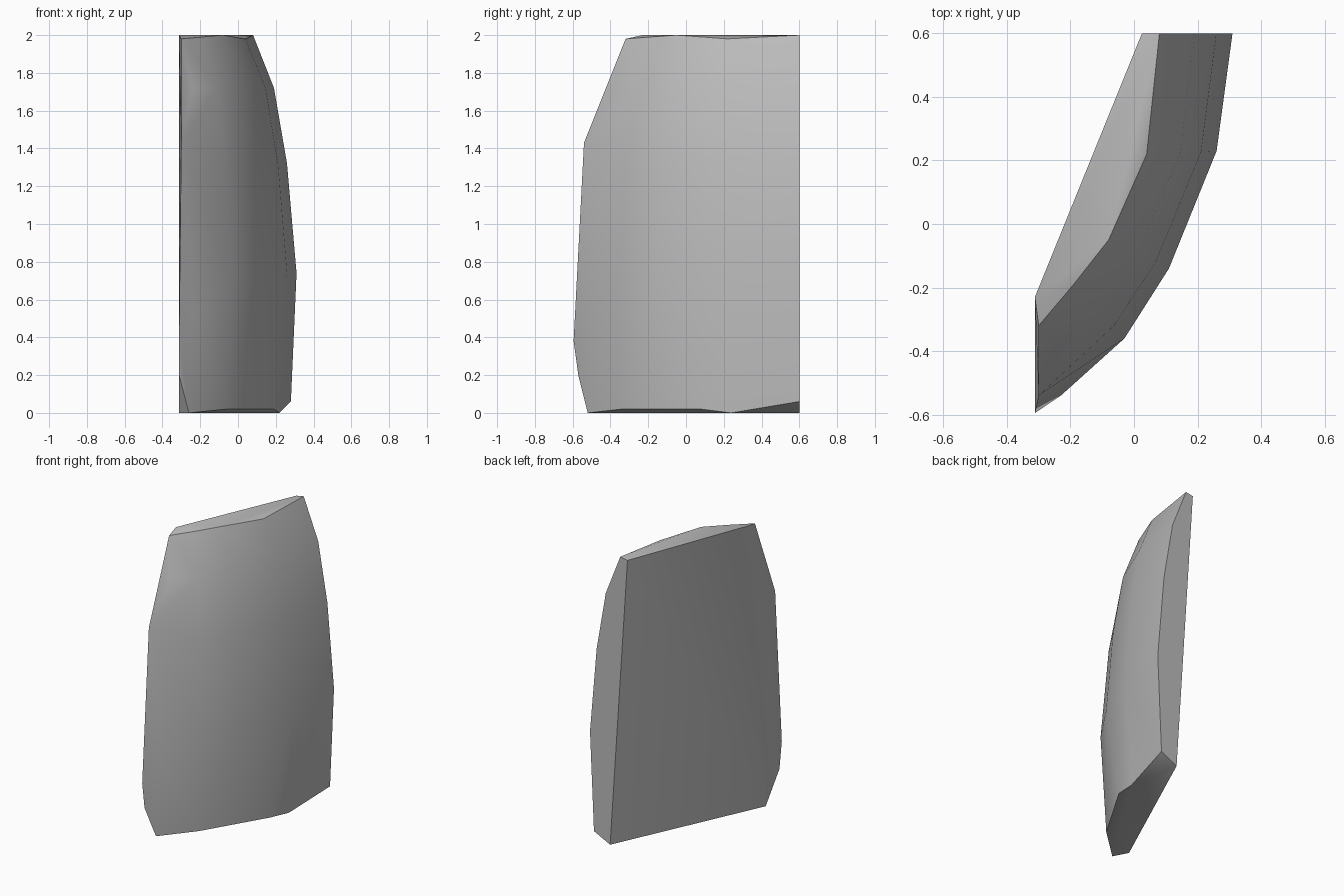
import bpy
import bmesh
from math import radians
from mathutils import Vector

if "Cube" in bpy.data.objects:
    bpy.data.objects.remove(bpy.data.objects["Cube"], do_unlink=True)

# Single stone colour
stone = bpy.data.materials.new("stone_grey")
stone.use_nodes = True
grey = (0.5, 0.5, 0.5, 1)
stone.diffuse_color = grey
stone.node_tree.nodes["Principled BSDF"].inputs["Base Color"].default_value = grey
stone.node_tree.nodes["Principled BSDF"].inputs["Roughness"].default_value = 0.8

# Curved outer face: each column runs from a top rim point to the widest point
columns = [
    ((0.08, 0.6, 2.0), (0.31, 0.6, 0.74)),
    ((0.04, 0.22, 1.98), (0.26, 0.23, 0.74)),
    ((-0.08, -0.05, 2.0), (0.11, -0.14, 0.74)),
    ((-0.19, -0.19, 1.99), (-0.03, -0.36, 0.7)),
    ((-0.25, -0.26, 1.98), (-0.23, -0.54, 0.5)),
]
bulge = [(2.0, 0.0), (1.72, 0.48), (1.32, 0.78)]
points = []
for top, wide in columns:
    top, wide = Vector(top), Vector(wide)
    points.append(wide)
    for z, share in bulge:
        p = top.lerp(wide, share)
        p.z = z if share else top.z
        points.append(p)

# Broken lower rim
points += [Vector(p) for p in (
    (0.28, 0.6, 0.06), (0.22, 0.24, 0), (0.19, 0.08, 0.02),
    (-0.06, -0.34, 0.02), (-0.26, -0.52, 0))]

# Narrow chipped end
points += [Vector(p) for p in (
    (-0.30, -0.32, 1.98), (-0.30, -0.54, 1.43),
    (-0.312, -0.595, 0.38), (-0.312, -0.57, 0.2))]

# Flat inner face
points += [Vector(p) for p in (
    (0.025, 0.6, 1.99), (0.157, 0.6, 0),
    (-0.312, -0.42, 0), (-0.312, -0.23, 2.0))]

# Wrap the points in a solid shard
bm = bmesh.new()
for p in points:
    bm.verts.new(p)
hull = bmesh.ops.convex_hull(bm, input=bm.verts)
loose = {g for g in hull["geom_interior"] + hull["geom_unused"]
         if isinstance(g, bmesh.types.BMVert)}
bmesh.ops.delete(bm, geom=list(loose), context="VERTS")
bmesh.ops.dissolve_limit(bm, angle_limit=radians(1), verts=bm.verts, edges=bm.edges)
bmesh.ops.recalc_face_normals(bm, faces=bm.faces)

mesh = bpy.data.meshes.new("stone_shard")
bm.to_mesh(mesh)
bm.free()
mesh.materials.append(stone)
shard = bpy.data.objects.new("stone_shard", mesh)
bpy.context.collection.objects.link(shard)

bpy.ops.object.select_all(action="DESELECT")
shard.select_set(True)
bpy.context.view_layer.objects.active = shard
bpy.ops.object.shade_smooth_by_angle(angle=radians(32))
